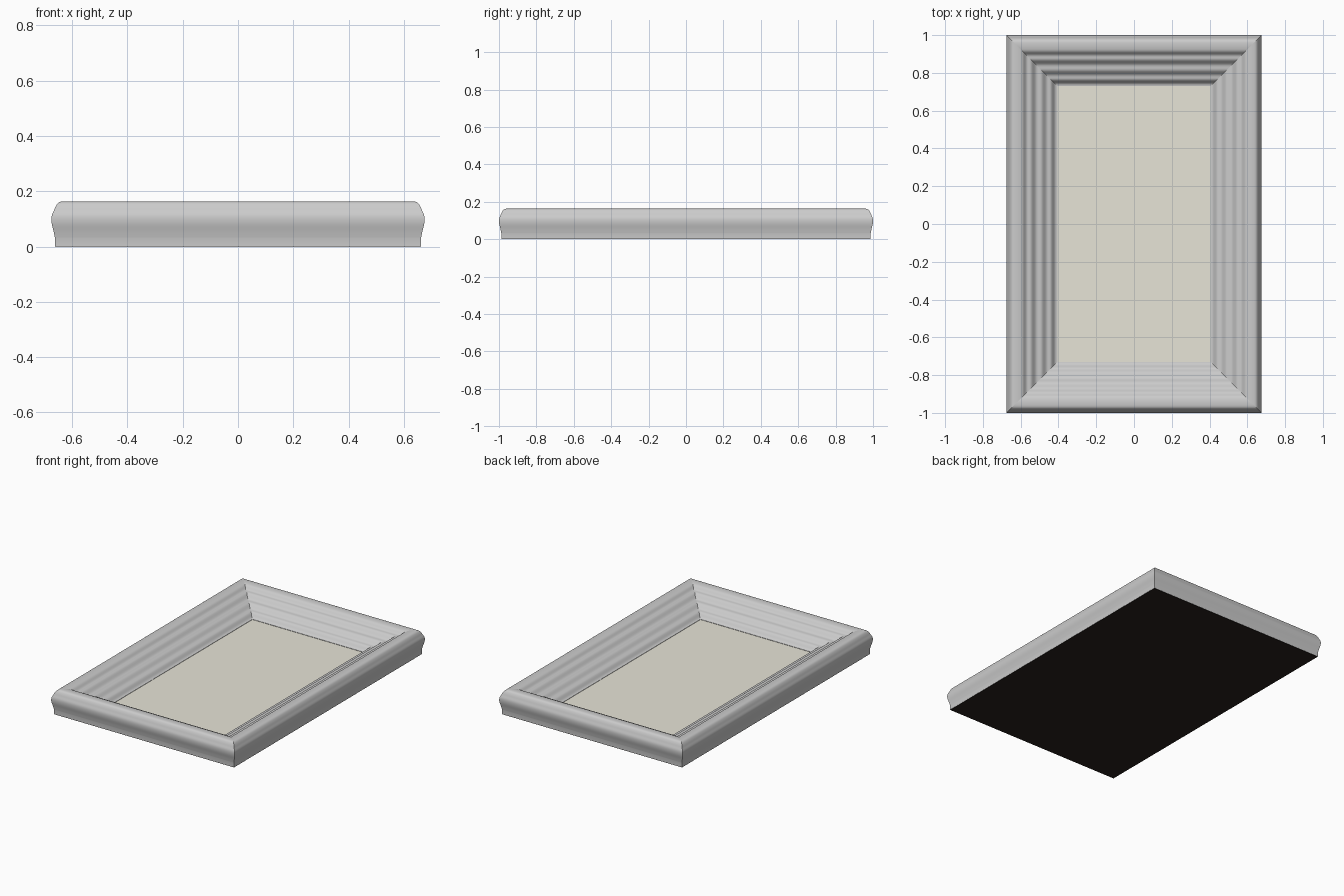
import bpy, bmesh, math
from mathutils import Vector

if "Cube" in bpy.data.objects:
    bpy.data.objects.remove(bpy.data.objects["Cube"])

HX, HY = 0.675, 1.0      # outer half sizes
INSET = 0.27             # width of the moulding


def colour(obj, name, rgb):
    mat = bpy.data.materials.new(name)
    mat.diffuse_color = (*rgb, 1)
    mat.use_nodes = True
    mat.node_tree.nodes["Principled BSDF"].inputs["Base Color"].default_value = mat.diffuse_color
    obj.data.materials.append(mat)


def finish(bm, name):
    mesh = bpy.data.meshes.new(name)
    bm.to_mesh(mesh)
    bm.free()
    obj = bpy.data.objects.new(name, mesh)
    bpy.context.collection.objects.link(obj)
    return obj


def box(name, hx, hy, z0, z1):
    bm = bmesh.new()
    bmesh.ops.create_cube(bm, size=1)
    for v in bm.verts:
        v.co = (v.co.x * 2 * hx, v.co.y * 2 * hy, z0 + (v.co.z + 0.5) * (z1 - z0))
    return finish(bm, name)


def smooth_curve(pts, steps=4):
    """Catmull-Rom curve through the profile points."""
    p = [Vector(q) for q in pts]
    p = [p[0]] + p + [p[-1]]
    out = []
    for a, b, c, d in zip(p, p[1:], p[2:], p[3:]):
        for i in range(steps):
            t = i / steps
            out.append(0.5 * (2 * b + (c - a) * t + (2 * a - 5 * b + 4 * c - d) * t ** 2
                              + (3 * b - a - 3 * c + d) * t ** 3))
    return out + [p[-1]]


# Moulding profile: (distance in from the outer edge, height)
profile = smooth_curve([
    (0.013, 0.030), (0.008, 0.055), (0.001, 0.085), (0.001, 0.110), (0.009, 0.130),
    (0.016, 0.146), (0.025, 0.158), (0.038, 0.163), (0.062, 0.163), (0.085, 0.157),
    (0.105, 0.138), (0.130, 0.132), (0.155, 0.108), (0.185, 0.102), (0.210, 0.080),
    (0.235, 0.073), (0.255, 0.050), (INSET, 0.045)])
profile = [Vector((0.013, 0.002))] + profile + [Vector((INSET, 0.002))]

# Frame: the profile swept around four mitred corners
bm = bmesh.new()
rings = [[bm.verts.new((sx * (HX - p.x), sy * (HY - p.x), p.y)) for p in profile]
         for sx, sy in ((-1, -1), (1, -1), (1, 1), (-1, 1))]
n = len(profile)
for i, a in enumerate(rings):
    b = rings[(i + 1) % 4]
    for j in range(n):
        k = (j + 1) % n
        bm.faces.new((a[j], b[j], b[k], a[k])).smooth = True
bmesh.ops.recalc_face_normals(bm, faces=bm.faces)
for i, ring in enumerate(rings):
    for j in range(n):
        bm.edges.get((ring[j], ring[(j + 1) % n])).smooth = False
for e in bm.edges:
    if e.calc_face_angle(0) > math.radians(50):
        e.smooth = False
frame = finish(bm, "frame")

# Picture panel seated at the foot of the moulding
panel = box("picture_panel", HX - INSET + 0.001, HY - INSET + 0.001, 0.010, 0.043)
colour(panel, "cream", (0.80, 0.78, 0.68))

# Dark backing board
back = box("backing_board", HX - 0.014, HY - 0.014, 0.0, 0.008)
colour(back, "dark_brown", (0.02, 0.014, 0.012))
